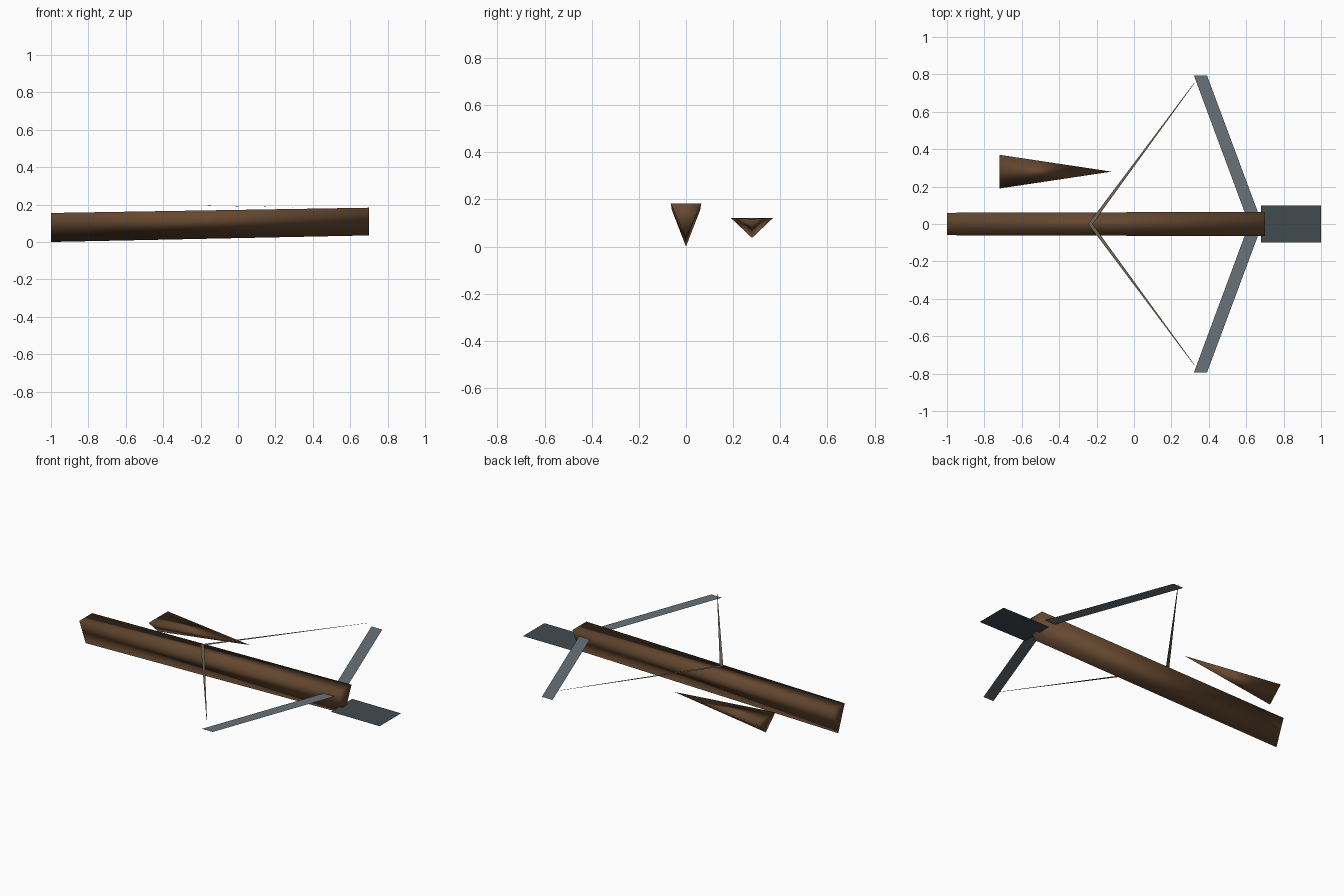
import bpy

if "Cube" in bpy.data.objects:
    bpy.data.objects.remove(bpy.data.objects["Cube"])


def material(name, rgb):
    m = bpy.data.materials.new(name)
    m.diffuse_color = (*rgb, 1)
    m.use_nodes = True
    m.node_tree.nodes["Principled BSDF"].inputs["Base Color"].default_value = m.diffuse_color
    return m


wood = material("wood", (0.13, 0.065, 0.03))
steel = material("steel", (0.14, 0.17, 0.19))
dark_steel = material("dark_steel", (0.055, 0.07, 0.08))
cord = material("cord", (0.16, 0.13, 0.09))


def make(name, verts, faces, mat, smooth=False):
    me = bpy.data.meshes.new(name)
    me.from_pydata(verts, [], faces)
    me.materials.append(mat)
    me.update()
    ob = bpy.data.objects.new(name, me)
    bpy.context.collection.objects.link(ob)
    if smooth:
        for p in me.polygons:
            p.use_smooth = True
    return ob


def wedge(x, y, half, top, bottom):
    """Triangular section, flat side up."""
    return [(x, y - half, top), (x, y + half, top), (x, y, bottom)]


def mirrored(name, verts, mat):
    """Flat piece reflected across the y = 0 plane."""
    ob = make(name, verts, [tuple(range(len(verts)))], mat)
    mod = ob.modifiers.new("mirror", 'MIRROR')
    mod.use_axis = (False, True, False)
    mod.merge_threshold = 0.0005
    return ob


# Stock: three-sided beam rising slightly to the front
sides = [(i, (i + 1) % 3, (i + 1) % 3 + 3, i + 3) for i in range(3)]
make("stock",
     wedge(-1, 0, 0.06, 0.155, 0.0) + wedge(0.7, 0, 0.065, 0.183, 0.035),
     [(2, 1, 0), (3, 4, 5)] + sides, wood, True)

# Spare bolt: three-sided spike lying beside the stock
make("bolt", wedge(-0.72, 0.28, 0.09, 0.122, 0.037) + [(-0.12, 0.28, 0.117)],
     [(2, 1, 0), (0, 1, 3), (1, 2, 3), (2, 0, 3)], wood, True)

# Bow limbs: thin swept strips
mirrored("bow_limbs", [(0.615, 0, 0.148), (0.686, 0, 0.148),
                       (0.39, 0.795, 0.148), (0.32, 0.795, 0.148)], steel)

# Bowstring: thin ribbons tapering to the limb tips
mirrored("bowstring", [(-0.245, 0, 0.195), (-0.222, 0, 0.195),
                       (0.325, 0.755, 0.185), (0.322, 0.755, 0.185)], cord)

# Front foot plate
make("foot_plate", [(0.68, -0.1, 0.08), (1, -0.1, 0.08),
                    (1, 0.1, 0.08), (0.68, 0.1, 0.08)], [(0, 1, 2, 3)], dark_steel)
